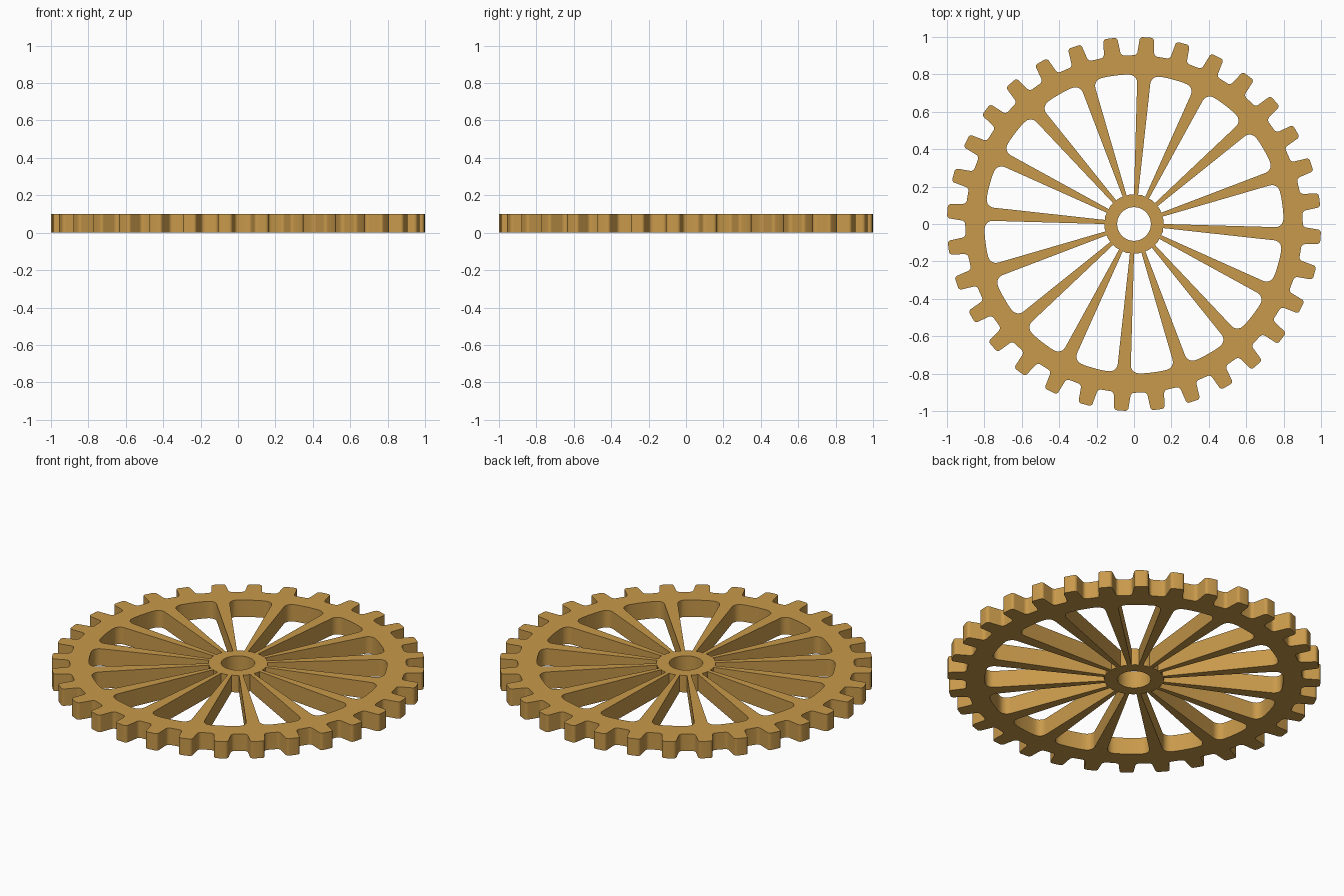
import bpy
import math
from mathutils import Vector

if "Cube" in bpy.data.objects:
    bpy.data.objects.remove(bpy.data.objects["Cube"])

TEETH, SPOKES = 32, 16
PHASE = math.radians(7.3)
THICK = 0.1


def local(angle, r, side):
    """Point at distance r along a radial line, shifted sideways."""
    c, s = math.cos(angle), math.sin(angle)
    return Vector((r * c - side * s, r * s + side * c))


def polar(angle, r):
    return local(angle, r, 0)


def fillet(corners, steps=5):
    """Closed outline from (point, radius) pairs with rounded corners."""
    out = []
    n = len(corners)
    for i, (p, rad) in enumerate(corners):
        if rad == 0:
            out.append(p)
            continue
        a = (corners[i - 1][0] - p).normalized()
        b = (corners[(i + 1) % n][0] - p).normalized()
        half = a.angle(b) / 2
        centre = p + (a + b).normalized() * (rad / math.sin(half))
        trim = rad / math.tan(half)
        start = (p + a * trim - centre).normalized()
        end = (p + b * trim - centre).normalized()
        for k in range(steps + 1):
            out.append(centre + start.slerp(end, k / steps).normalized() * rad)
    return out


loops = []

# Toothed outer outline
outline = []
for i in range(TEETH):
    a = PHASE + i * math.tau / TEETH
    outline += [(local(a, 0.902, -0.046), 0.022), (local(a, 1.0, -0.037), 0.017),
                (local(a, 1.0, 0.037), 0.017), (local(a, 0.902, 0.046), 0.022)]
loops.append(fillet(outline))

# Windows that leave tapered spokes between hub and rim
step = math.tau / SPOKES
for i in range(SPOKES):
    a0 = PHASE - math.tau / TEETH + i * step
    a1, mid = a0 + step, a0 + step / 2
    window = [(local(a0, 0.157, 0.011), 0), (local(a0, 0.797, 0.037), 0.042)]
    window += [(polar(mid + math.radians(d), 0.8), 0) for d in (-4, -2, 0, 2, 4)]
    window += [(local(a1, 0.797, -0.037), 0.042), (local(a1, 0.157, -0.011), 0),
               (polar(mid, 0.16), 0)]
    loops.append(fillet(window))

# Axle bore
loops.append([polar(math.tau * k / 64, 0.09) for k in range(64)])

# Fill the outlines and extrude into one plate
curve = bpy.data.curves.new("spoked_gear", "CURVE")
curve.dimensions = "2D"
curve.fill_mode = "BOTH"
curve.extrude = THICK / 2
for pts in loops:
    spline = curve.splines.new("POLY")
    spline.points.add(len(pts) - 1)
    for sp, p in zip(spline.points, pts):
        sp.co = (p.x, p.y, 0, 1)
    spline.use_cyclic_u = True

gear = bpy.data.objects.new("spoked_gear", curve)
bpy.context.collection.objects.link(gear)
gear.location.z = THICK / 2
bpy.context.view_layer.objects.active = gear
gear.select_set(True)
bpy.ops.object.convert(target="MESH")
gear = bpy.context.object

# Weld caps to walls and shade
bpy.ops.object.mode_set(mode="EDIT")
bpy.ops.mesh.select_all(action="SELECT")
bpy.ops.mesh.remove_doubles(threshold=0.0001)
bpy.ops.mesh.normals_make_consistent(inside=False)
bpy.ops.object.mode_set(mode="OBJECT")
bpy.ops.object.shade_smooth_by_angle(angle=math.radians(30))

# Brass-brown material
mat = bpy.data.materials.new("brass")
mat.diffuse_color = (0.58, 0.32, 0.07, 1)
mat.use_nodes = True
mat.node_tree.nodes["Principled BSDF"].inputs["Base Color"].default_value = mat.diffuse_color
gear.data.materials.clear()
gear.data.materials.append(mat)
